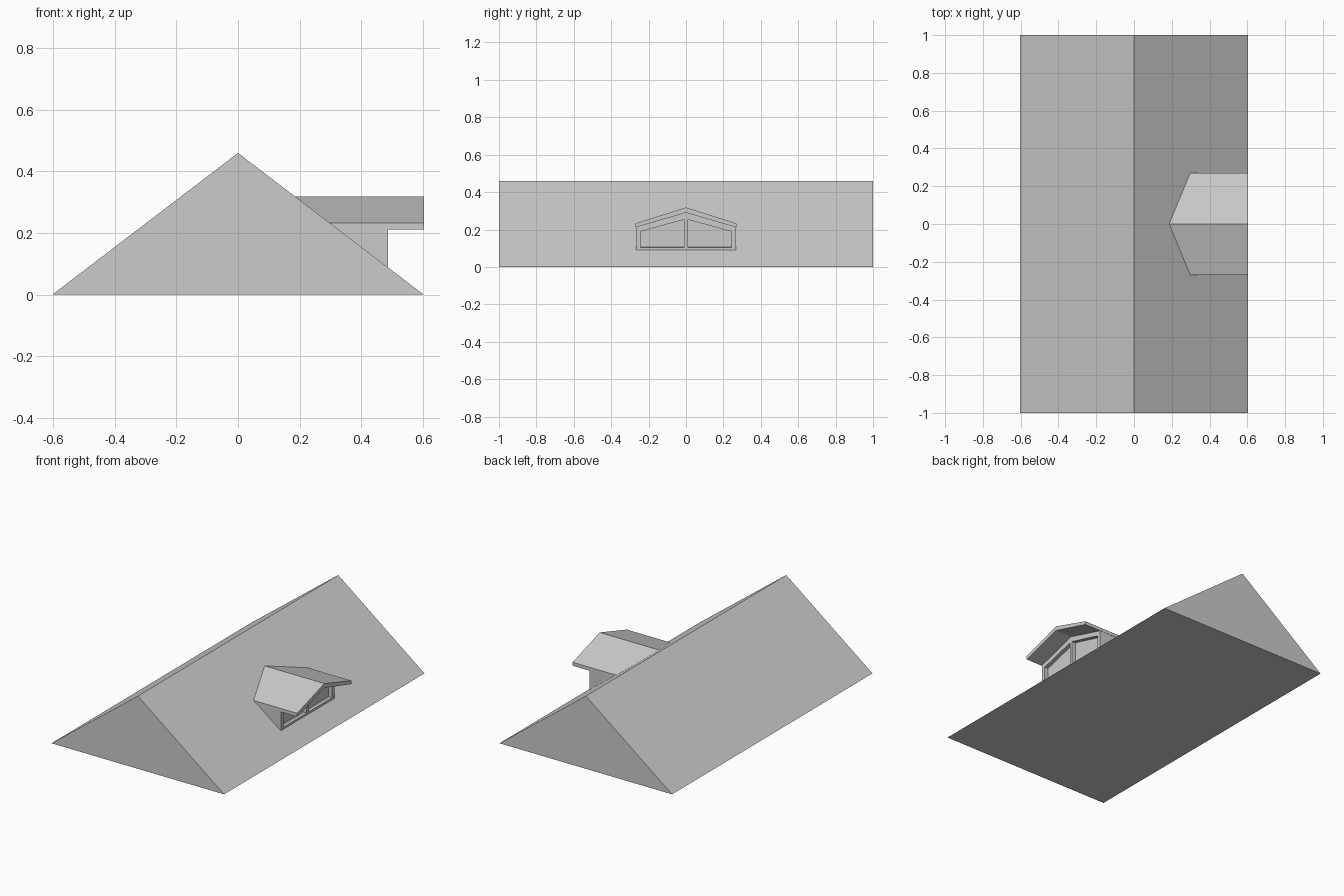
import bpy, bmesh

if "Cube" in bpy.data.objects:
    bpy.data.objects.remove(bpy.data.objects["Cube"])

HALF_W, PEAK = 0.603, 0.46      # main roof half width and ridge height
WALL_X = 0.487                  # face of the dormer wall


def slope_x(z):
    """x of the main roof's right slope at height z."""
    return HALF_W * (1 - z / PEAK)


def loft(name, front, back):
    """Closed solid between two matching outlines."""
    bm = bmesh.new()
    a = [bm.verts.new(p) for p in front]
    b = [bm.verts.new(p) for p in back]
    bm.faces.new(a)
    bm.faces.new(b[::-1])
    n = len(a)
    for i in range(n):
        j = (i + 1) % n
        bm.faces.new((a[i], b[i], b[j], a[j]))
    bmesh.ops.recalc_face_normals(bm, faces=bm.faces)
    mesh = bpy.data.meshes.new(name)
    bm.to_mesh(mesh)
    bm.free()
    obj = bpy.data.objects.new(name, mesh)
    bpy.context.collection.objects.link(obj)
    return obj


def dormer_part(name, profile, x):
    """Extrude a y-z profile back from x until it meets the main roof."""
    return loft(name, [(x, y, z) for y, z in profile],
                [(slope_x(z), y, z) for y, z in profile])


# Main gable roof
gable = [(-HALF_W, 0), (HALF_W, 0), (0, PEAK)]
loft("main_roof", [(x, -1, z) for x, z in gable], [(x, 1, z) for x, z in gable])

# Dormer roof: overhanging gabled slab
dormer_part("dormer_roof", [(-0.27, 0.211), (-0.27, 0.233), (0, 0.318),
                            (0.27, 0.233), (0.27, 0.211), (0, 0.29)], HALF_W)

# Dormer walls
walls = dormer_part("dormer_walls", [(-0.266, 0.091), (0.266, 0.091), (0.268, 0.214),
                                     (0, 0.294), (-0.268, 0.214)], WALL_X)

# Two recessed windows
for side, label in ((-1, "left"), (1, "right")):
    pane = [(side * 0.01, 0.104), (side * 0.243, 0.104),
            (side * 0.243, 0.189), (side * 0.01, 0.253)]
    cutter = loft(label + "_window_cutter",
                  [(WALL_X + 0.05, y, z) for y, z in pane],
                  [(WALL_X - 0.025, y, z) for y, z in pane])
    cutter.hide_render = True
    cutter.hide_set(True)
    mod = walls.modifiers.new(label + "_window", 'BOOLEAN')
    mod.operation = 'DIFFERENCE'
    mod.solver = 'EXACT'
    mod.object = cutter
